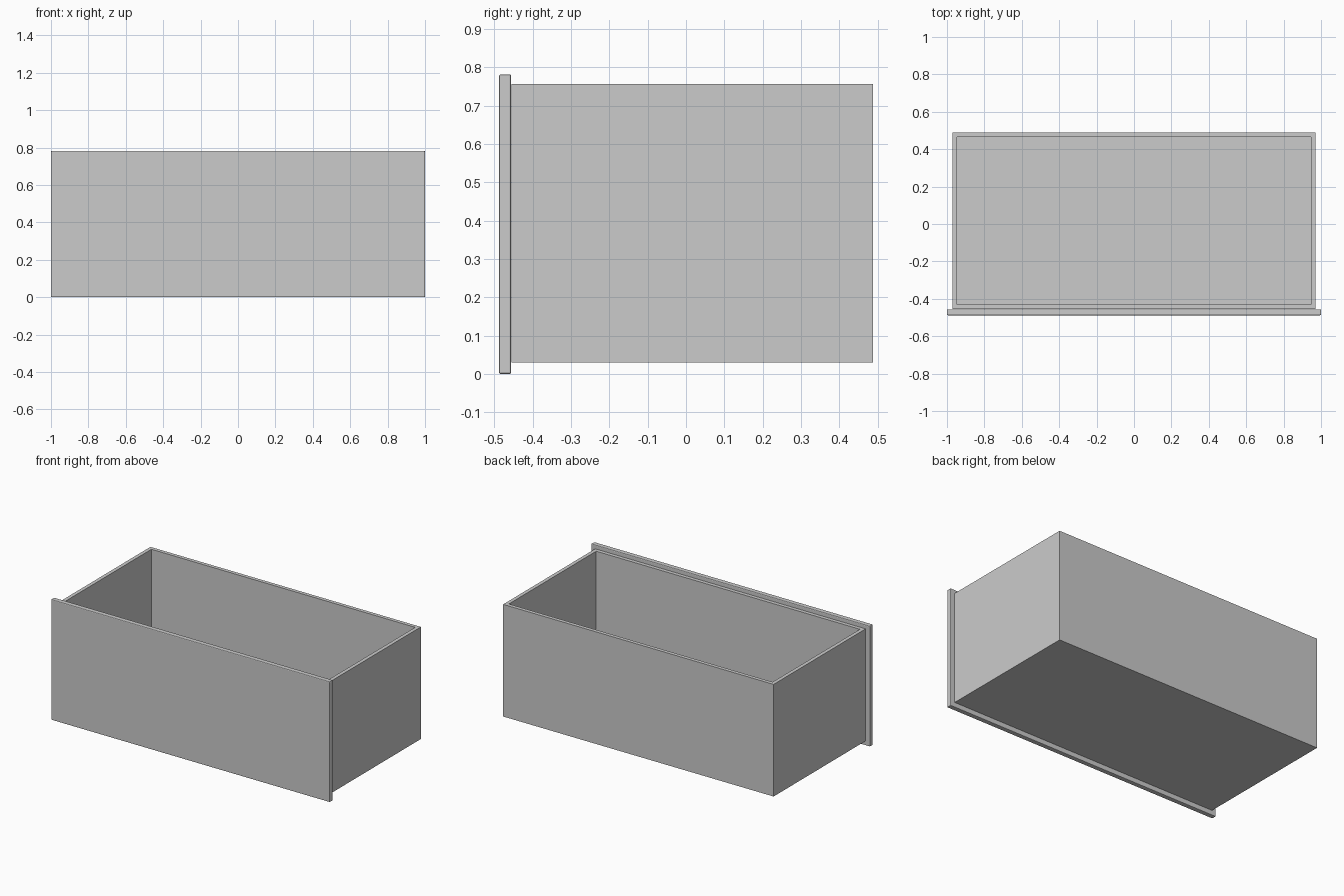
import bpy
import bmesh
from mathutils import Matrix, Vector

default = bpy.data.objects.get("Cube")
if default:
    bpy.data.objects.remove(default, do_unlink=True)

# Single plain grey finish
grey = bpy.data.materials.new("plain_grey")
grey.use_nodes = True
colour = (0.6, 0.6, 0.6, 1)
grey.diffuse_color = colour
grey.node_tree.nodes["Principled BSDF"].inputs["Base Color"].default_value = colour


def block(bm, low, high):
    """Add a box spanning two corners."""
    low, high = Vector(low), Vector(high)
    place = Matrix.Translation((low + high) / 2) @ Matrix.Diagonal((*(high - low), 1))
    bmesh.ops.create_cube(bm, size=1, matrix=place)


def finish(bm, name):
    mesh = bpy.data.meshes.new(name)
    bm.to_mesh(mesh)
    bm.free()
    mesh.materials.append(grey)
    obj = bpy.data.objects.new(name, mesh)
    bpy.context.collection.objects.link(obj)
    return obj


# Open drawer box: inset the top face, then push it down to form the cavity
WALL, FLOOR_TOP = 0.024, 0.054
bm = bmesh.new()
block(bm, (-0.97, -0.455, 0.03), (0.97, 0.488, 0.757))
bm.normal_update()
top = max(bm.faces, key=lambda f: f.calc_center_median().z)
bmesh.ops.inset_region(bm, faces=[top], thickness=WALL, use_even_offset=True)
pushed = bmesh.ops.extrude_face_region(bm, geom=[top])
for v in (g for g in pushed["geom"] if isinstance(g, bmesh.types.BMVert)):
    v.co.z = FLOOR_TOP
if top.is_valid:
    bmesh.ops.delete(bm, geom=[top], context="FACES_ONLY")
bmesh.ops.recalc_face_normals(bm, faces=bm.faces)
finish(bm, "drawer_box")

# Overhanging front panel with softened edges
bm = bmesh.new()
block(bm, (-1, -0.488, 0), (1, -0.456, 0.782))
panel = finish(bm, "front_panel")
bevel = panel.modifiers.new("edge_rounding", "BEVEL")
bevel.width = 0.005
bevel.segments = 2
